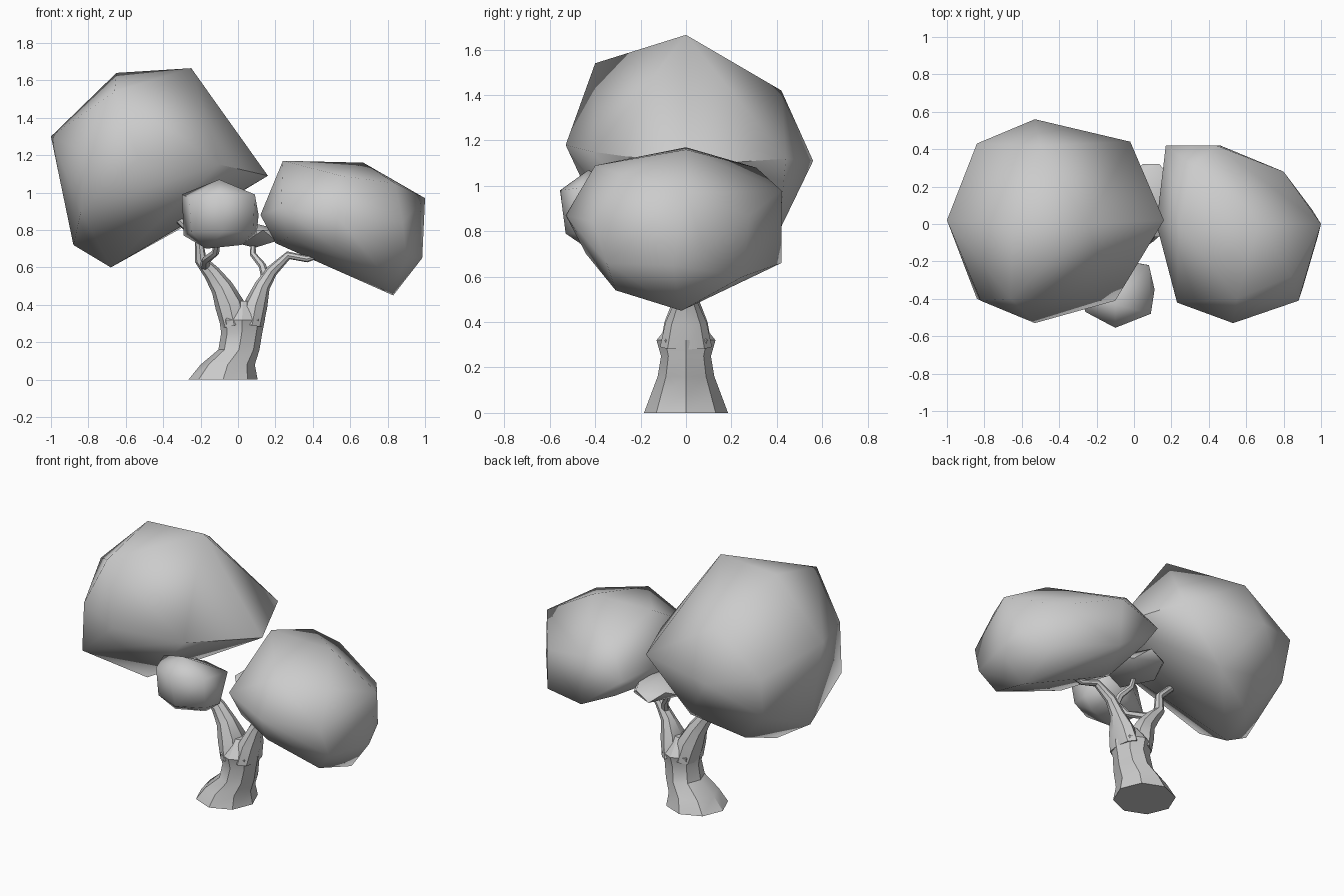
import bpy, bmesh
from math import sin, cos, tau, radians
from mathutils import Vector


def finish(name, bm, angle):
    bmesh.ops.recalc_face_normals(bm, faces=bm.faces)
    mesh = bpy.data.meshes.new(name)
    bm.to_mesh(mesh)
    bm.free()
    ob = bpy.data.objects.new(name, mesh)
    bpy.context.collection.objects.link(ob)
    bpy.ops.object.select_all(action='DESELECT')
    ob.select_set(True)
    bpy.context.view_layer.objects.active = ob
    bpy.ops.object.shade_smooth_by_angle(angle=radians(angle))
    return ob


def tube(name, path, sides=8, level=False):
    """Loft rings along (x, y, z, half width, half depth)."""
    bm = bmesh.new()
    pts = [Vector(p[:3]) for p in path]
    rings = []
    for i, p in enumerate(path):
        t = pts[min(i + 1, len(pts) - 1)] - pts[max(i - 1, 0)]
        t = Vector((0, 0, 1)) if level else t.normalized()
        u = Vector((0, 1, 0)).cross(t).normalized()
        v = t.cross(u)
        rings.append([bm.verts.new(pts[i] + u * p[3] * cos(tau * k / sides)
                                   + v * p[4] * sin(tau * k / sides))
                      for k in range(sides)])
    for a, b in zip(rings, rings[1:]):
        for k in range(sides):
            j = (k + 1) % sides
            bm.faces.new((a[k], a[j], b[j], b[k]))
    bm.faces.new(rings[0][::-1])
    bm.faces.new(rings[-1])
    return finish(name, bm, 30)


def clump(name, points, dent=None):
    """Faceted leaf mass: hull around corner points; dent = (corner numbers, pushed-in point)."""
    bm = bmesh.new()
    verts = [bm.verts.new(p) for p in points]
    bmesh.ops.convex_hull(bm, input=verts)
    if dent:
        corners = {verts[i] for i in dent[0]}
        under = [f for f in bm.faces if all(v in corners for v in f.verts)]
        if under:
            region = bmesh.ops.dissolve_faces(bm, faces=under)['region']
            for v in bmesh.ops.poke(bm, faces=region[:1])['verts']:
                v.co = dent[1]
    bmesh.ops.delete(bm, geom=[v for v in bm.verts if not v.link_faces], context='VERTS')
    return finish(name, bm, 60)


# Trunk with flared foot
tube("trunk", [(-.08, 0, 0, .185, .185), (-.055, 0, .08, .145, .155), (.005, 0, .16, .11, .125),
               (.02, 0, .25, .11, .11), (.022, 0, .32, .122, .13), (.025, 0, .42, .07, .05)],
     level=True)

# Main branches
tube("left_branch", [(-.02, 0, .29, .07, .115), (-.045, 0, .40, .078, .095), (-.085, 0, .49, .06, .06),
                     (-.14, 0, .57, .045, .045), (-.20, -.01, .64, .032, .035),
                     (-.21, -.02, .75, .024, .026), (-.32, -.03, .86, .022, .022),
                     (-.46, -.04, .91, .018, .018), (-.49, -.04, .96, .012, .012)])
tube("right_branch", [(.075, 0, .29, .06, .115), (.095, 0, .40, .063, .09), (.13, 0, .50, .042, .045),
                      (.18, 0, .58, .032, .033), (.27, -.02, .665, .022, .025),
                      (.37, -.04, .645, .018, .018), (.47, -.05, .68, .014, .014)])

# Twigs holding the small clumps
tube("front_twig", [(-.18, 0, .60, .028, .028), (-.17, -.10, .64, .022, .022),
                    (-.12, -.20, .68, .02, .02), (-.10, -.30, .80, .014, .014)], 6)
tube("back_twig", [(.15, 0, .54, .025, .025), (.13, .03, .61, .02, .02),
                   (.08, .07, .67, .017, .017), (.08, .11, .76, .012, .012)], 6)

# Leaf clumps
clump("large_left_foliage", [
    (.16, .02, 1.09), (-.02, .44, 1.12), (-.53, .56, 1.11), (-.84, .43, 1.17),
    (-1, .02, 1.30), (-.82, -.41, 1.22), (-.53, -.53, 1.18), (-.10, -.41, 1.15),
    (-.65, 0, 1.64), (-.25, 0, 1.665), (-.66, -.40, 1.54), (-.50, .42, 1.42),
    (-.84, -.40, .90), (-.88, -.02, .72), (-.68, .04, .60), (-.82, .38, .90),
    (-.62, .28, .68), (-.32, .41, .80)],
    dent=((6, 7, 14, 17, 16), (-.42, -.06, .99)))
clump("right_foliage", [
    (.12, 0, .88), (.17, .42, .88), (.44, .42, .98), (.80, .28, .87),
    (1, 0, .97), (.88, -.41, .84), (.53, -.53, .87), (.23, -.42, .92),
    (.24, 0, 1.17), (.67, 0, 1.16), (.55, -.40, 1.09), (.32, .31, 1.08),
    (.83, -.02, .45), (.80, -.31, .54), (.46, .42, .66), (.985, -.06, .65),
    (.20, 0, .73), (.27, -.35, .76), (.52, -.44, .70), (.90, -.35, .66),
    (.24, .38, .76), (.82, .25, .60), (.95, .08, .72), (.84, -.28, 1.05)])
clump("front_foliage", [
    (-.30, -.33, .99), (-.10, -.43, 1.07), (.09, -.48, .99), (.11, -.35, .88),
    (-.10, -.555, .98), (-.26, -.47, .97), (-.25, -.46, .79), (-.08, -.53, .79),
    (.08, -.45, .79), (.10, -.33, .78), (.08, -.22, .94), (-.10, -.19, .95),
    (-.29, -.26, .77), (-.17, -.40, .70), (.02, -.36, .72), (-.03, -.20, .80)])

# Small flat clump behind
bm = bmesh.new()
bmesh.ops.create_icosphere(bm, subdivisions=1, radius=1)
bmesh.ops.scale(bm, vec=(.16, .23, .065), verts=bm.verts)
bmesh.ops.translate(bm, vec=(.09, .125, .77), verts=bm.verts)
finish("back_foliage", bm, 50)
